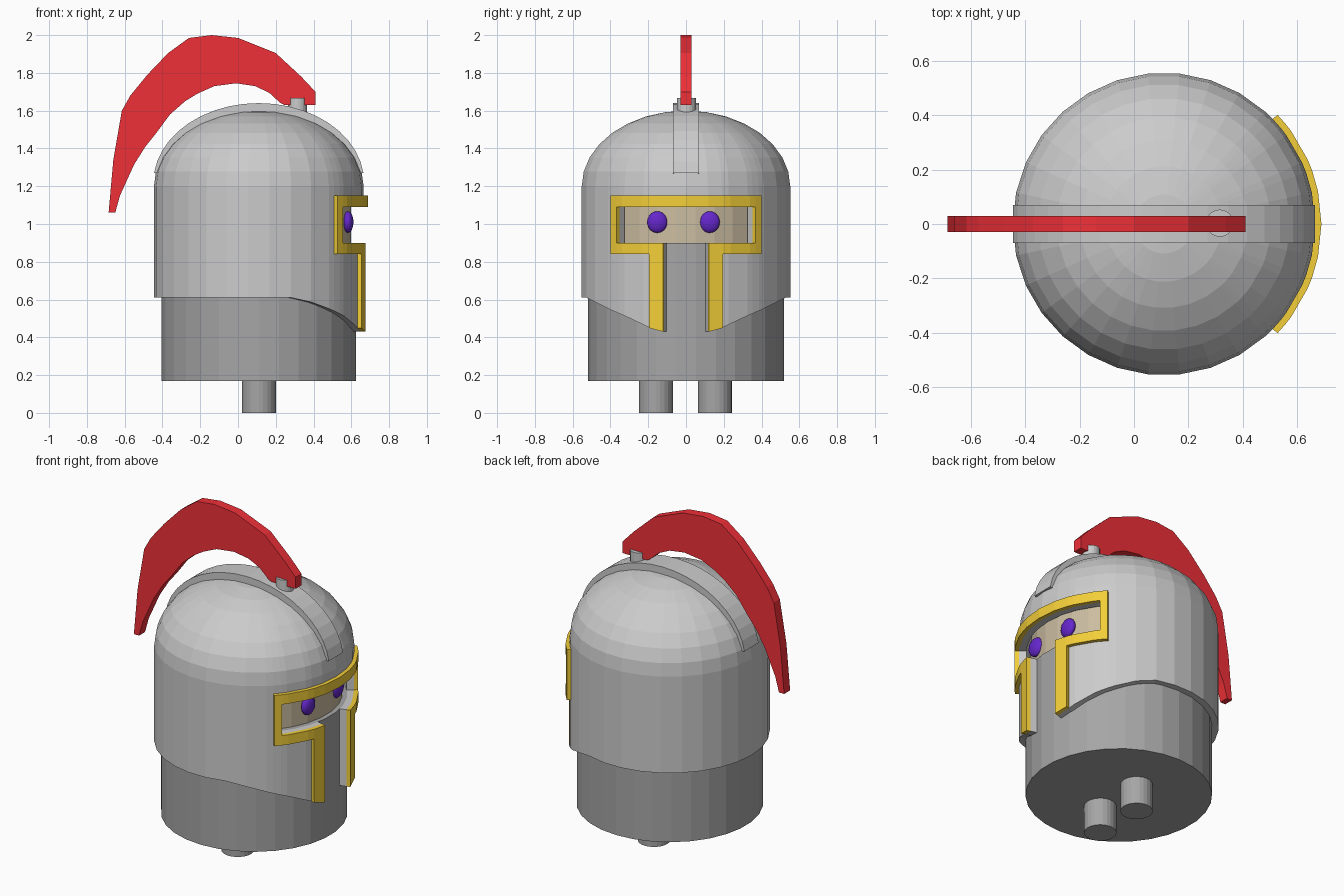
import bpy, bmesh, math
from math import sin, cos, radians

if "Cube" in bpy.data.objects:
    bpy.data.objects.remove(bpy.data.objects["Cube"])

CX = 0.11          # axis of the round body
R = 0.555          # outer radius of the helmet


def material(name, rgb):
    m = bpy.data.materials.new(name)
    m.diffuse_color = (*rgb, 1)
    m.use_nodes = True
    m.node_tree.nodes["Principled BSDF"].inputs["Base Color"].default_value = m.diffuse_color
    return m


RED = material("red", (0.87, 0.03, 0.04))
GOLD = material("gold", (0.9, 0.62, 0.04))
BLUE = material("blue", (0.13, 0.02, 0.6))
TAN = material("tan", (0.6, 0.51, 0.36))
DARK = material("dark_grey", (0.38, 0.38, 0.38))


def finish(name, bm, mat=None):
    me = bpy.data.meshes.new(name)
    bm.to_mesh(me)
    bm.free()
    ob = bpy.data.objects.new(name, me)
    bpy.context.collection.objects.link(ob)
    if mat:
        me.materials.append(mat)
    return ob


def cylinder(name, x, y, z0, z1, r, sides, mat=None):
    bpy.ops.mesh.primitive_cylinder_add(vertices=sides, radius=r, depth=z1 - z0,
                                        location=(x, y, (z0 + z1) / 2))
    ob = bpy.context.object
    ob.name = name
    if mat:
        ob.data.materials.append(mat)
    return ob


def extrude_outline(name, pts, half, mat=None):
    """Outline in the xz plane, thickened along y."""
    bm = bmesh.new()
    face = bm.faces.new([bm.verts.new((x, -half, z)) for x, z in pts])
    out = bmesh.ops.extrude_face_region(bm, geom=[face])["geom"]
    bmesh.ops.translate(bm, vec=(0, 2 * half, 0),
                        verts=[v for v in out if isinstance(v, bmesh.types.BMVert)])
    bmesh.ops.recalc_face_normals(bm, faces=bm.faces)
    return finish(name, bm, mat)


# Lower rim height: level behind, dipping to the cheek tips in front
RIM = [(0, .43), (12, .43), (20, .45), (33, .505), (44, .54), (55, .573), (64, .598), (72, .61), (180, .61)]


def rim(a):
    a = min(abs(a), 180)
    for (a0, z0), (a1, z1) in zip(RIM, RIM[1:]):
        if a <= a1:
            return z0 + (z1 - z0) * (a - a0) / (a1 - a0)


ANGLES = sorted(list(range(-180, 180, 12)) + [s * a for s in (1, -1) for a in (20, 39.5, 44)])


def sheet(name, rows, keep, thickness, offset, top=None, mat=None):
    """Sheet around the axis; rows are (radius, height), height None = rim."""
    bm = bmesh.new()
    grid = [[bm.verts.new((CX + r * cos(radians(a)), r * sin(radians(a)), rim(a) if z is None else z))
             for a in ANGLES] for r, z in rows]
    n = len(ANGLES)
    for k in range(len(rows) - 1):
        for i in range(n):
            a, j = ANGLES[i], (i + 1) % n
            mid = abs((a + (ANGLES[j] if j else 180)) / 2)
            if keep(k, mid):
                bm.faces.new((grid[k][i], grid[k][j], grid[k + 1][j], grid[k + 1][i]))
    if top:
        pole = bm.verts.new((CX, 0, top))
        for i in range(n):
            bm.faces.new((grid[-1][i], grid[-1][(i + 1) % n], pole))
    bmesh.ops.delete(bm, geom=[v for v in bm.verts if not v.link_faces], context='VERTS')
    ob = finish(name, bm, mat)
    mod = ob.modifiers.new("thickness", 'SOLIDIFY')
    mod.thickness = thickness
    mod.offset = offset
    return ob


# Body, face band and feet
cylinder("body", CX, 0, 0.17, 0.90, 0.518, 30, DARK)
cylinder("face_band", CX, 0, 0.88, 1.14, 0.49, 30, TAN)
for side, y in (("left", 0.153), ("right", -0.16)):
    cylinder(side + "_foot", CX, y, 0, 0.18, 0.09, 24, DARK)

# Eyes
for side, y in (("left", 0.125), ("right", -0.152)):
    bpy.ops.mesh.primitive_uv_sphere_add(segments=24, ring_count=12, radius=1, location=(0.582, y, 1.01))
    eye = bpy.context.object
    eye.name = side + "_eye"
    eye.scale = (0.029, 0.054, 0.057)
    eye.data.materials.append(BLUE)
    bpy.ops.object.shade_smooth_by_angle()

# Helmet shell with a T-shaped opening
dome = [(R * cos(radians(t * 11.25)), 1.2 + 0.4 * sin(radians(t * 11.25))) for t in range(8)]
sheet("helmet", [(R, None), (R, 0.90), (R, 1.09)] + dome,
      lambda k, a: not (k == 0 and a < 12 or k == 1 and a < 39.5), 0.042, -1, top=1.6)

# Trim around the opening
bands = [(12, 20), (12, 44), (39.5, 44), (0, 44)]
sheet("opening_trim", [(R - 0.003, z) for z in (None, 0.84, 0.90, 1.09, 1.15)],
      lambda k, a: bands[k][0] < a < bands[k][1] or (k == 3 and a < 44), 0.026, 1, mat=GOLD)

# Ridge over the dome
steps = [radians(7 + 166 * i / 20) for i in range(21)]
arc = [(CX + .558 * cos(t), 1.22 + .42 * sin(t)) for t in steps]
inner = [(CX + .50 * cos(t), 1.22 + .34 * sin(t)) for t in reversed(steps)]
extrude_outline("ridge", arc + inner, 0.069)

# Plume and its holder
cylinder("plume_holder", 0.315, 0.003, 1.55, 1.668, 0.05, 20)
extrude_outline("plume", [
    (.41, 1.63), (.41, 1.70), (.335, 1.78), (.20, 1.905), (0, 1.985), (-.14, 2.0), (-.26, 1.985),
    (-.37, 1.905), (-.48, 1.79), (-.57, 1.68), (-.615, 1.60), (-.66, 1.34), (-.685, 1.06),
    (-.65, 1.06), (-.625, 1.15), (-.55, 1.315), (-.49, 1.41), (-.43, 1.485), (-.36, 1.58),
    (-.28, 1.65), (-.215, 1.69), (-.125, 1.73), (-.01, 1.745), (.09, 1.73), (.165, 1.695),
    (.225, 1.64), (.245, 1.63)], 0.029, RED)
